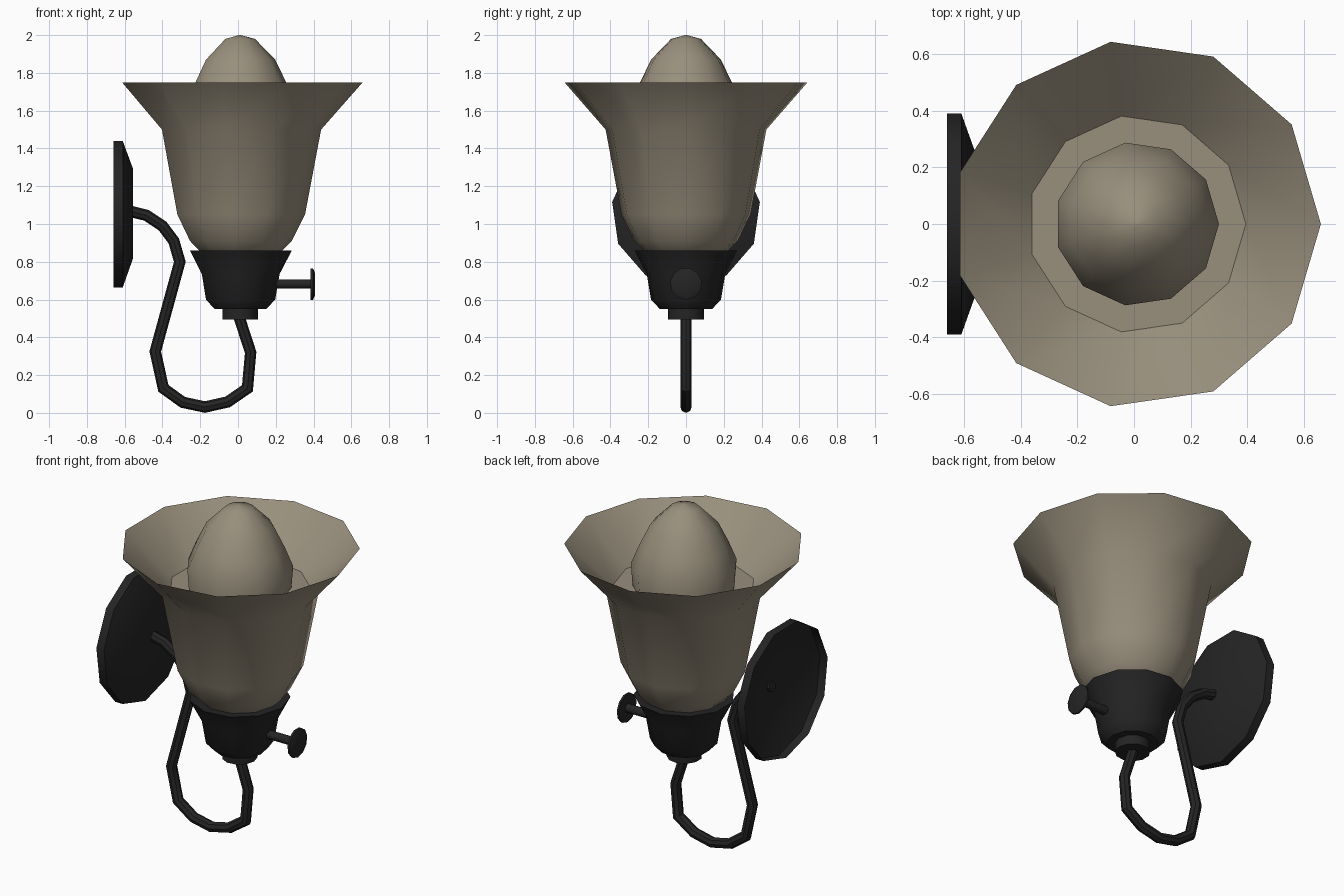
import bpy, bmesh, math
from mathutils import Vector, Matrix

if "Cube" in bpy.data.objects:
    bpy.data.objects.remove(bpy.data.objects["Cube"])

SIDES = 11
CX = 0.01  # axis of shade, bulb and cup


def material(name, rgb):
    m = bpy.data.materials.new(name)
    m.diffuse_color = (*rgb, 1.0)
    m.use_nodes = True
    m.node_tree.nodes["Principled BSDF"].inputs["Base Color"].default_value = m.diffuse_color
    return m


GLASS = material("warm_grey_glass", (0.315, 0.275, 0.203))
BLACK = material("black_metal", (0.018, 0.018, 0.018))


def finish(bm, name, mat, angle=40):
    """Weld, orient, smooth by angle and link."""
    bmesh.ops.remove_doubles(bm, verts=bm.verts, dist=1e-5)
    bmesh.ops.recalc_face_normals(bm, faces=bm.faces)
    for f in bm.faces:
        f.smooth = True
    for e in bm.edges:
        e.smooth = e.calc_face_angle(0.0) < math.radians(angle)
    me = bpy.data.meshes.new(name)
    bm.to_mesh(me)
    bm.free()
    me.materials.append(mat)
    ob = bpy.data.objects.new(name, me)
    bpy.context.collection.objects.link(ob)
    return ob


def skin(bm, rings, cap_start, cap_end):
    n = len(rings[0])
    for a, b in zip(rings, rings[1:]):
        for i in range(n):
            j = (i + 1) % n
            bm.faces.new((a[i], a[j], b[j], b[i]))
    if cap_start:
        bm.faces.new(rings[0])
    if cap_end:
        bm.faces.new(rings[-1])


def lathe(name, profile, mat, matrix, sides=SIDES, cap_start=True, cap_end=True):
    """Revolve (radius, height) points round local z."""
    bm = bmesh.new()
    rings = []
    for r, h in profile:
        rings.append([bm.verts.new(matrix @ Vector((
            r * math.cos(2 * math.pi * i / sides),
            r * math.sin(2 * math.pi * i / sides), h))) for i in range(sides)])
    skin(bm, rings, cap_start, cap_end)
    return finish(bm, name, mat)


def tube(name, path, radius, mat, sides=8):
    """Sweep a circle along an x-z path with mitred corners."""
    pts = [Vector((x, 0, z)) for x, z in path]
    bm = bmesh.new()
    rings = []
    for k, p in enumerate(pts):
        d0 = (p - pts[max(k - 1, 0)]).normalized()
        d1 = (pts[min(k + 1, len(pts) - 1)] - p).normalized()
        t = (d0 + d1).normalized()
        side = Vector((t.z, 0, -t.x))
        stretch = 1 / t.dot(d1 if d1.length else d0)
        rings.append([bm.verts.new(
            p + side * radius * stretch * math.cos(2 * math.pi * i / sides)
            + Vector((0, 1, 0)) * radius * math.sin(2 * math.pi * i / sides))
            for i in range(sides)])
    skin(bm, rings, True, True)
    return finish(bm, name, mat)


upright = Matrix.Translation((CX, 0, 0))

# Bell shade: outer wall, flared rim, inner flare and inner floor
lathe("shade", [(0.20, 0.84), (0.225, 0.86), (0.275, 0.91), (0.345, 1.05),
                (0.43, 1.50), (0.65, 1.75), (0.385, 1.51), (0.27, 1.51)],
      GLASS, upright)

# Bulb
lathe("bulb", [(0.28, 1.50), (0.29, 1.64), (0.245, 1.75), (0.187, 1.87),
               (0.08, 1.98), (0.005, 2.0)], GLASS, upright)

# Cup holding the shade, and the collar under it
lathe("cup", [(0.14, 0.55), (0.187, 0.60), (0.21, 0.735), (0.275, 0.86),
              (0.20, 0.855)], BLACK, upright)
lathe("collar", [(0.096, 0.495), (0.096, 0.56)], BLACK, upright)

# Wall plate: hollow dish open to the wall, axis along x
along_x = Matrix.Rotation(math.pi / 2, 4, 'Y')
lathe("wall_plate", [(0.395, -0.66), (0.395, -0.61), (0.24, -0.555)], BLACK,
      Matrix.Translation((0, 0, 1.06)) @ along_x, cap_start=False)

# Switch knob with its stem
lathe("switch_knob", [(0.025, 0.15), (0.025, 0.385), (0.085, 0.385),
                      (0.085, 0.397), (0.06, 0.408)], BLACK,
      Matrix.Translation((0, 0, 0.683)) @ along_x)

# Curved arm from the plate to the collar
tube("arm", [(-0.57, 1.067), (-0.485, 1.046), (-0.40, 0.99), (-0.34, 0.91),
             (-0.308, 0.80), (-0.438, 0.325), (-0.395, 0.13), (-0.292, 0.056),
             (-0.175, 0.031), (-0.055, 0.058), (0.05, 0.13), (0.067, 0.32),
             (0.005, 0.51)], 0.03, BLACK)
